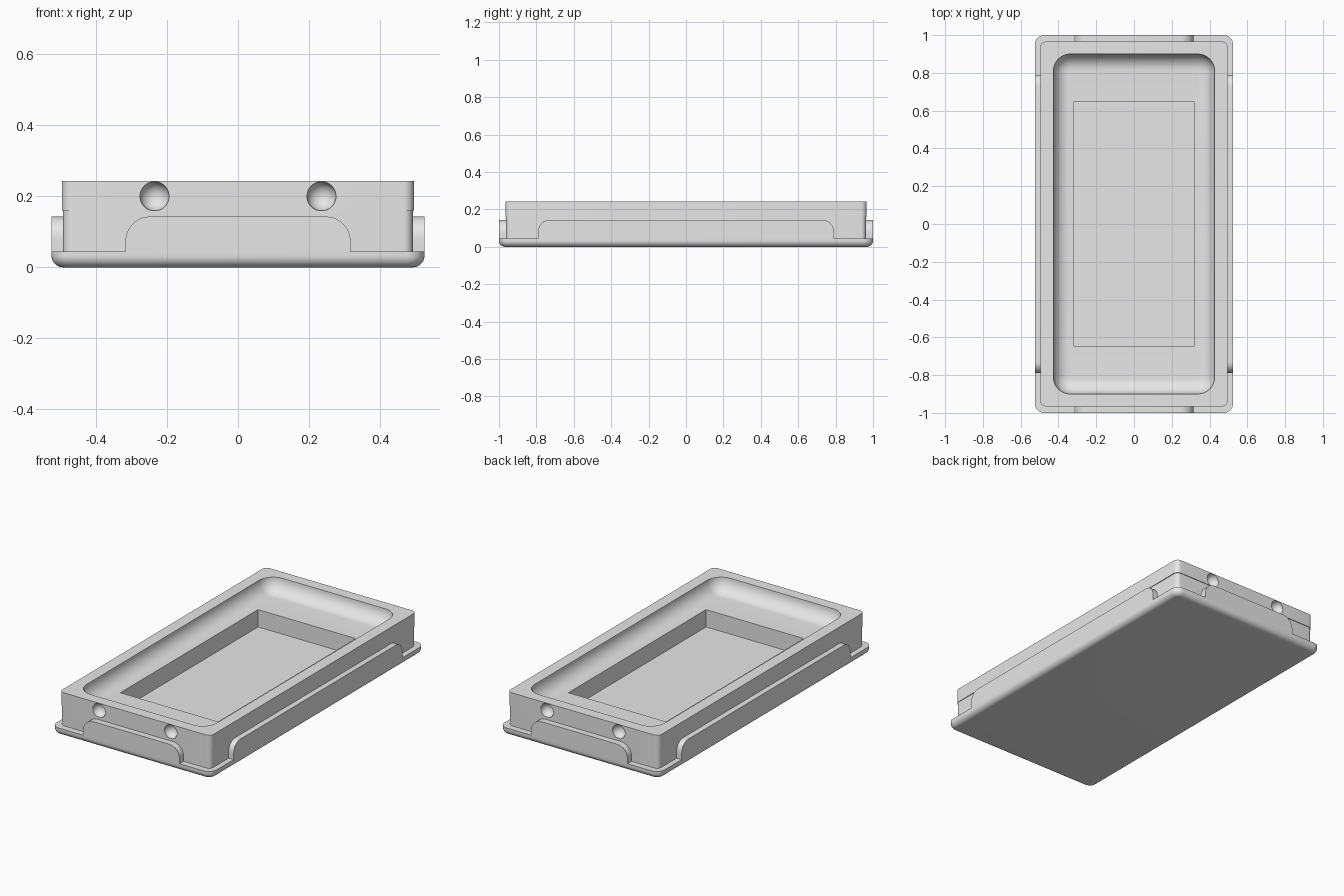
import bpy, bmesh
from math import sin, cos, pi
from mathutils import Matrix

if "Cube" in bpy.data.objects:
    bpy.data.objects.remove(bpy.data.objects["Cube"], do_unlink=True)

grey = bpy.data.materials.new("plain grey")
grey.use_nodes = True
grey.diffuse_color = (0.8, 0.8, 0.8, 1)
grey.node_tree.nodes["Principled BSDF"].inputs["Base Color"].default_value = (0.8, 0.8, 0.8, 1)


def finish(name, bm):
    bmesh.ops.remove_doubles(bm, verts=bm.verts[:], dist=1e-5)
    bmesh.ops.recalc_face_normals(bm, faces=bm.faces[:])
    mesh = bpy.data.meshes.new(name)
    bm.to_mesh(mesh)
    bm.free()
    mesh.materials.append(grey)
    obj = bpy.data.objects.new(name, mesh)
    bpy.context.collection.objects.link(obj)
    return obj


def smooth(obj):
    bpy.ops.object.select_all(action='DESELECT')
    obj.select_set(True)
    bpy.context.view_layer.objects.active = obj
    bpy.ops.object.shade_smooth_by_angle(angle=pi / 6)


def rounded_rect(hx, hy, r, steps=8):
    pts = []
    for k, (sx, sy) in enumerate([(1, 1), (-1, 1), (-1, -1), (1, -1)]):
        for i in range(steps + 1):
            a = (k + i / steps) * pi / 2
            pts.append((sx * (hx - r) + r * cos(a), sy * (hy - r) + r * sin(a)))
    return pts


def loft(name, levels):
    bm = bmesh.new()
    rings = [[bm.verts.new((x, y, z)) for x, y in rounded_rect(hx, hy, r)]
             for hx, hy, r, z in levels]
    for a, b in zip(rings, rings[1:]):
        for i in range(len(a)):
            j = (i + 1) % len(a)
            bm.faces.new((a[i], a[j], b[j], b[i]))
    bm.faces.new(rings[0][::-1])
    bm.faces.new(rings[-1])
    return finish(name, bm)


# Tray: rounded bottom edge, flange, wall with a slight overhang, dished
# opening and a square pocket in its floor
HX, HY, FLANGE, TOP, FLOOR = 0.525, 1.0, 0.045, 0.243, 0.16
levels = []
for i in range(9):
    a = i / 8 * pi / 2
    inset = 0.033 * (1 - sin(a))
    levels.append((HX - inset, HY - inset, 0.05 - inset, 0.033 * (1 - cos(a))))
levels += [(HX, HY, 0.05, FLANGE), (0.492, 0.962, 0.026, FLANGE),
           (0.492, 0.962, 0.026, FLOOR), (0.496, 0.966, 0.03, FLOOR),
           (0.496, 0.966, 0.03, TOP)]
depth = TOP - FLOOR
for i in range(13):
    a = i / 12 * pi / 2
    inset = depth * (1 - cos(a))
    levels.append((0.427 - inset, 0.9 - inset, 0.09 - inset, TOP - depth * sin(a)))
levels += [(0.32, 0.645, 0, FLOOR), (0.32, 0.645, 0, 0.057)]
tray = loft("tray", levels)

# Round dimples in both end walls
bm = bmesh.new()
for sx in (-1, 1):
    for sy in (-1, 1):
        bmesh.ops.create_uvsphere(bm, u_segments=32, v_segments=16, radius=0.041,
                                  matrix=Matrix.Translation((sx * 0.235, sy * 0.966, 0.2)))
cutter = finish("dimple_cutter", bm)
cutter.hide_render = True
cut = tray.modifiers.new("dimples", 'BOOLEAN')
cut.operation, cut.solver, cut.object = 'DIFFERENCE', 'EXACT', cutter
bpy.context.view_layer.objects.active = tray
bpy.ops.object.modifier_apply(modifier=cut.name)
bpy.data.objects.remove(cutter, do_unlink=True)
smooth(tray)


# Raised tabs flush with the flange, rounded at their upper corners
def tab(name, half, r, inner, outer, angle):
    top = 0.143
    outline = [(-half, FLANGE), (half, FLANGE)]
    for side, start in ((1, 0), (-1, pi / 2)):
        for i in range(11):
            a = start + i / 10 * pi / 2
            outline.append((side * (half - r) + r * cos(a), top - r + r * sin(a)))
    bm = bmesh.new()
    face = bm.faces.new([bm.verts.new((x, -outer, z)) for x, z in outline])
    geom = bmesh.ops.extrude_face_region(bm, geom=[face])["geom"]
    moved = [v for v in geom if isinstance(v, bmesh.types.BMVert)]
    bmesh.ops.translate(bm, verts=moved, vec=(0, outer - inner, 0))
    bm.transform(Matrix.Rotation(angle, 4, 'Z'))
    smooth(finish(name, bm))


tab("front_tab", 0.317, 0.07, 0.955, HY, 0)
tab("back_tab", 0.317, 0.07, 0.955, HY, pi)
tab("left_tab", 0.79, 0.06, 0.485, HX, pi / 2)
tab("right_tab", 0.79, 0.06, 0.485, HX, -pi / 2)
